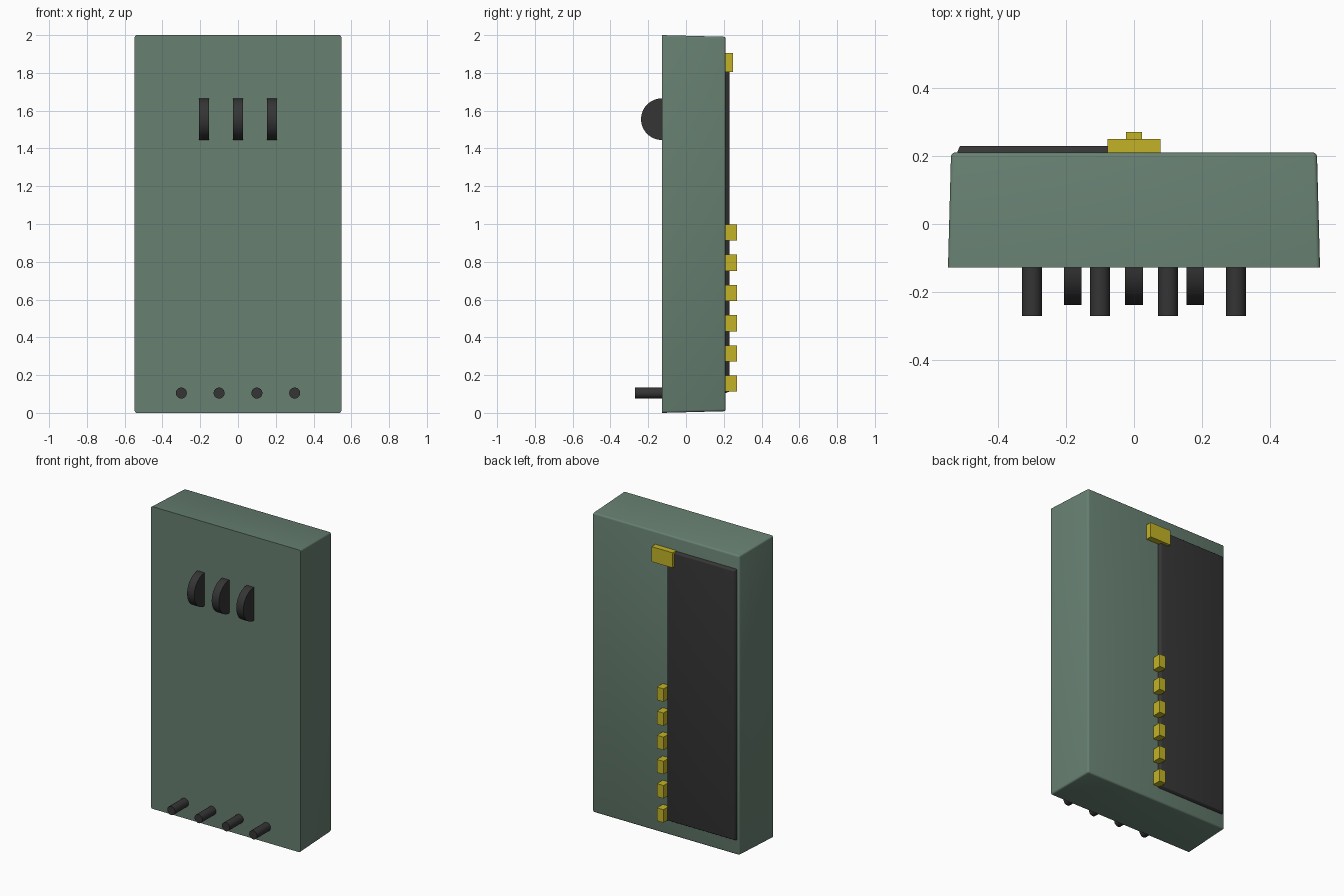
import bpy, bmesh, math

if "Cube" in bpy.data.objects:
    bpy.data.objects.remove(bpy.data.objects["Cube"])

def material(name, rgb):
    m = bpy.data.materials.new(name)
    m.diffuse_color = (*rgb, 1)
    m.use_nodes = True
    m.node_tree.nodes["Principled BSDF"].inputs["Base Color"].default_value = m.diffuse_color
    return m

GREEN = material("grey_green", (0.135, 0.215, 0.165))
DARK = material("charcoal", (0.035, 0.035, 0.035))
YELLOW = material("yellow", (0.55, 0.45, 0.02))

def finish(bm, name, mat, smooth=False):
    bmesh.ops.recalc_face_normals(bm, faces=bm.faces[:])
    me = bpy.data.meshes.new(name)
    bm.to_mesh(me)
    bm.free()
    me.materials.append(mat)
    ob = bpy.data.objects.new(name, me)
    bpy.context.collection.objects.link(ob)
    if smooth:
        bpy.ops.object.select_all(action='DESELECT')
        ob.select_set(True)
        bpy.context.view_layer.objects.active = ob
        bpy.ops.object.shade_smooth_by_angle(angle=math.radians(35))
    return ob

def block(name, mat, x, y, z, taper=0, bevel=0):
    """Box over the given ranges, shrunk by taper at its +y end; the -y rim stays sharp."""
    bm = bmesh.new()
    rims = []
    for yy, t in ((y[0], 0), (y[1], taper)):
        pts = [(x[0]+t, z[0]+t), (x[1]-t, z[0]+t), (x[1]-t, z[1]-t), (x[0]+t, z[1]-t)]
        rims.append([bm.verts.new((px, yy, pz)) for px, pz in pts])
    a, b = rims
    bm.faces.new(a)
    bm.faces.new(b[::-1])
    for i in range(4):
        j = (i+1) % 4
        bm.faces.new((a[i], b[i], b[j], a[j]))
    if bevel:
        front = set(a)
        edges = [e for e in bm.edges if not set(e.verts) <= front]
        bmesh.ops.bevel(bm, geom=edges, offset=bevel, segments=3, profile=0.5,
                        affect='EDGES', clamp_overlap=True)
    return finish(bm, name, mat, bevel > 0)

def prism(name, mat, pts, move):
    """Closed profile pushed along a vector."""
    bm = bmesh.new()
    f = bm.faces.new([bm.verts.new(p) for p in pts])
    r = bmesh.ops.extrude_face_region(bm, geom=[f])
    bmesh.ops.translate(bm, vec=move, verts=[v for v in r["geom"] if isinstance(v, bmesh.types.BMVert)])
    return finish(bm, name, mat, True)

# Case, slightly narrower toward the back
block("case", GREEN, (-0.547, 0.547), (-0.128, 0.21), (0, 2), 0.009, 0.011)

# Half-disc dials on the front
for i, cx in enumerate((-0.18, 0, 0.18)):
    arc = [math.pi * k / 24 for k in range(25)]
    pts = [(cx - 0.026, -0.128 - 0.11*math.sin(a), 1.555 + 0.11*math.cos(a)) for a in arc]
    prism(f"dial_{i+1}", DARK, pts, (0.052, 0, 0))

# Round pins along the bottom of the front
for i, cx in enumerate((-0.3, -0.1, 0.1, 0.3)):
    ring = [2*math.pi * k / 24 for k in range(24)]
    pts = [(cx + 0.029*math.cos(a), -0.27, 0.105 + 0.029*math.sin(a)) for a in ring]
    prism(f"pin_{i+1}", DARK, pts, (0, 0.142, 0))

# Back panel on one half
block("back_panel", DARK, (-0.52, -0.015), (0.21, 0.23), (0.105, 1.9), 0.008, 0.004)

# Latch on top of the panel and the row of terminals beside it
block("latch", YELLOW, (-0.078, 0.078), (0.21, 0.25), (1.805, 1.905))
for i in range(6):
    cz = 0.155 + 0.16*i
    block(f"terminal_{i+1}", YELLOW, (-0.024, 0.024), (0.21, 0.27), (cz-0.043, cz+0.043))
